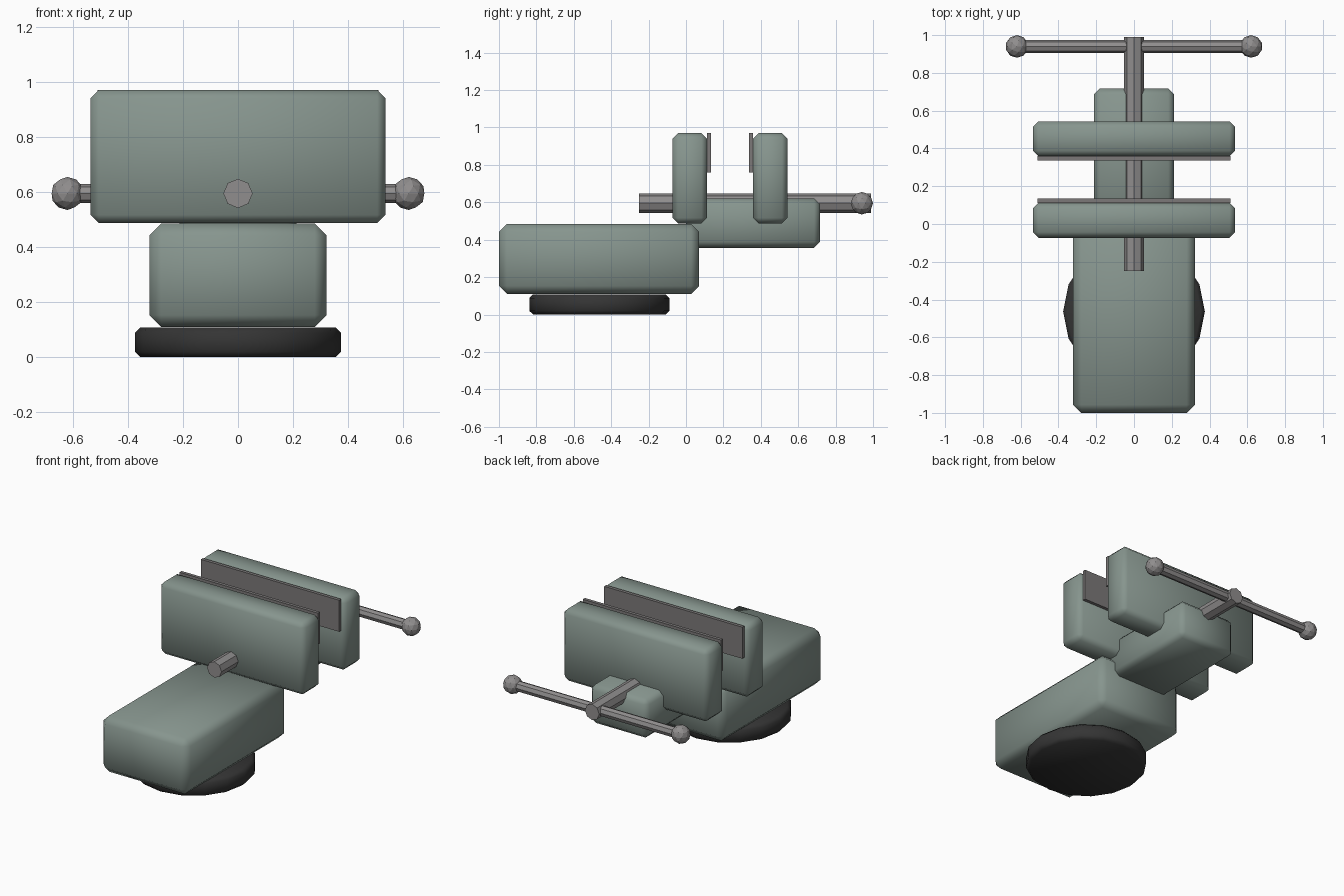
import bpy
from math import radians

if "Cube" in bpy.data.objects:
    bpy.data.objects.remove(bpy.data.objects["Cube"])


def material(name, rgb):
    m = bpy.data.materials.new(name)
    m.diffuse_color = (*rgb, 1)
    m.use_nodes = True
    m.node_tree.nodes["Principled BSDF"].inputs["Base Color"].default_value = m.diffuse_color
    return m


PAINT = material("green_grey_paint", (0.24, 0.30, 0.27))
STEEL = material("steel", (0.28, 0.27, 0.27))
PLATE = material("plate_steel", (0.20, 0.19, 0.19))
DARK = material("dark_iron", (0.035, 0.035, 0.035))


def finish(name, mat, bevel=0.0):
    """Name, colour and optionally chamfer the active object."""
    ob = bpy.context.object
    ob.name = name
    ob.data.materials.append(mat)
    if bevel:
        bpy.ops.object.transform_apply(location=False, rotation=True, scale=True)
        mod = ob.modifiers.new("chamfer", 'BEVEL')
        mod.width = bevel
        mod.segments = 1
        mod.limit_method = 'ANGLE'
        bpy.ops.object.modifier_apply(modifier=mod.name)
        bpy.ops.object.shade_smooth_by_angle(angle=radians(50))
    return ob


def box(name, x, y, z, mat, bevel=0.0):
    """Box centred on x = 0 with half width x and (min, max) ranges in y and z."""
    bpy.ops.mesh.primitive_cube_add(size=1, location=(0, sum(y) / 2, sum(z) / 2))
    bpy.context.object.scale = (2 * x, y[1] - y[0], z[1] - z[0])
    bpy.ops.object.transform_apply(location=False, rotation=False, scale=True)
    return finish(name, mat, bevel)


def rod(name, radius, length, loc, rot, sides, mat, bevel=0.0):
    bpy.ops.mesh.primitive_cylinder_add(vertices=sides, radius=radius, depth=length,
                                        location=loc, rotation=rot)
    return finish(name, mat, bevel)


# Swivel base and body
rod("swivel_base", 0.375, 0.108, (0, -0.463, 0.054), (0, 0, 0), 16, DARK, 0.02)
box("body", 0.322, (-1.0, 0.07), (0.11, 0.485), PAINT, 0.043)

# Sliding bar
box("slide_bar", 0.213, (0.0, 0.717), (0.357, 0.62), PAINT, 0.032)

# Jaws with their gripping plates
for name, y, plate_y in (("front", (-0.073, 0.113), (0.112, 0.134)),
                         ("rear", (0.358, 0.543), (0.337, 0.359))):
    box(name + "_jaw", 0.536, y, (0.487, 0.97), PAINT, 0.03)
    box(name + "_jaw_plate", 0.51, plate_y, (0.76, 0.97), PLATE)

# Lead screw, cross handle and end knobs
rod("lead_screw", 0.053, 1.24, (0, 0.37, 0.595), (radians(90), 0, 0), 8, STEEL)
rod("handle_bar", 0.034, 1.24, (0, 0.94, 0.595), (0, radians(90), 0), 8, STEEL)
for side, s in (("left", -1), ("right", 1)):
    bpy.ops.mesh.primitive_ico_sphere_add(subdivisions=2, radius=0.06,
                                          location=(s * 0.62, 0.94, 0.595))
    finish(side + "_handle_knob", STEEL)
